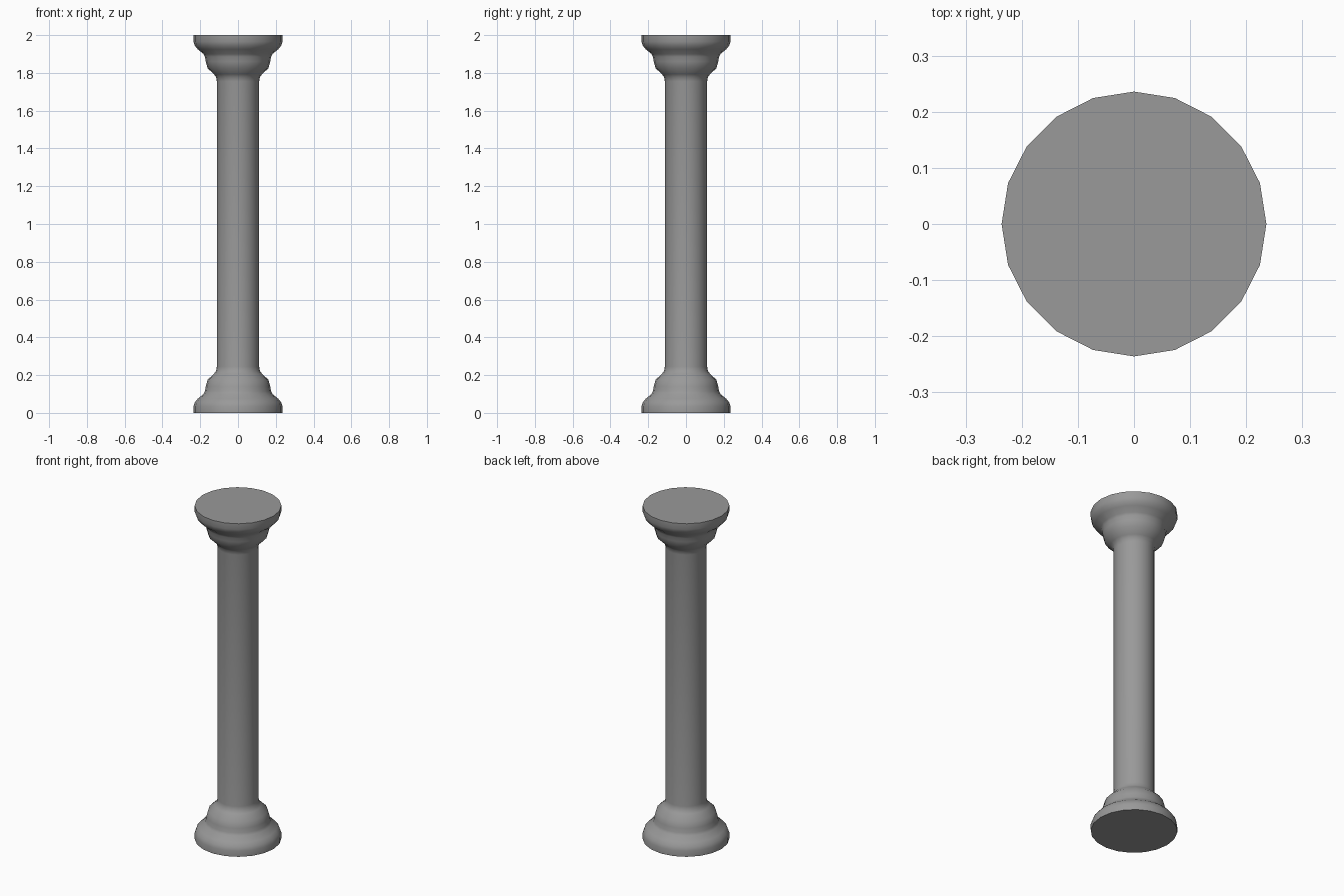
import bpy
import bmesh
import math

SIDES = 20
HEIGHT = 2.0

if "Cube" in bpy.data.objects:
    bpy.data.objects.remove(bpy.data.objects["Cube"], do_unlink=True)

# Stone colour
stone = bpy.data.materials.new("grey stone")
stone.use_nodes = True
colour = (0.32, 0.32, 0.32, 1.0)
stone.diffuse_color = colour
stone.node_tree.nodes["Principled BSDF"].inputs["Base Color"].default_value = colour

# Base moulding as (radius, height), mirrored to make the capital
base = [(0.236, 0.0), (0.236, 0.035), (0.229, 0.055), (0.213, 0.075),
        (0.182, 0.1), (0.175, 0.115), (0.171, 0.14), (0.161, 0.175),
        (0.128, 0.207), (0.116, 0.222), (0.112, 0.245)]
profile = base + [(r, HEIGHT - z) for r, z in reversed(base)]

# Lathe the whole column, with a closed disc at each end
bm = bmesh.new()
rings = []
for r, z in profile:
    angles = [math.tau * i / SIDES for i in range(SIDES)]
    rings.append([bm.verts.new((r * math.cos(a), r * math.sin(a), z)) for a in angles])
for low, high in zip(rings, rings[1:]):
    for i in range(SIDES):
        j = (i + 1) % SIDES
        bm.faces.new((low[i], low[j], high[j], high[i]))
bm.faces.new(rings[-1])
bm.faces.new(rings[0][::-1])

mesh = bpy.data.meshes.new("column")
bm.to_mesh(mesh)
bm.free()
mesh.materials.append(stone)
column = bpy.data.objects.new("column", mesh)
bpy.context.collection.objects.link(column)

# Smooth sides, sharp end discs
bpy.ops.object.select_all(action="DESELECT")
column.select_set(True)
bpy.context.view_layer.objects.active = column
bpy.ops.object.shade_smooth_by_angle(angle=math.radians(60))
